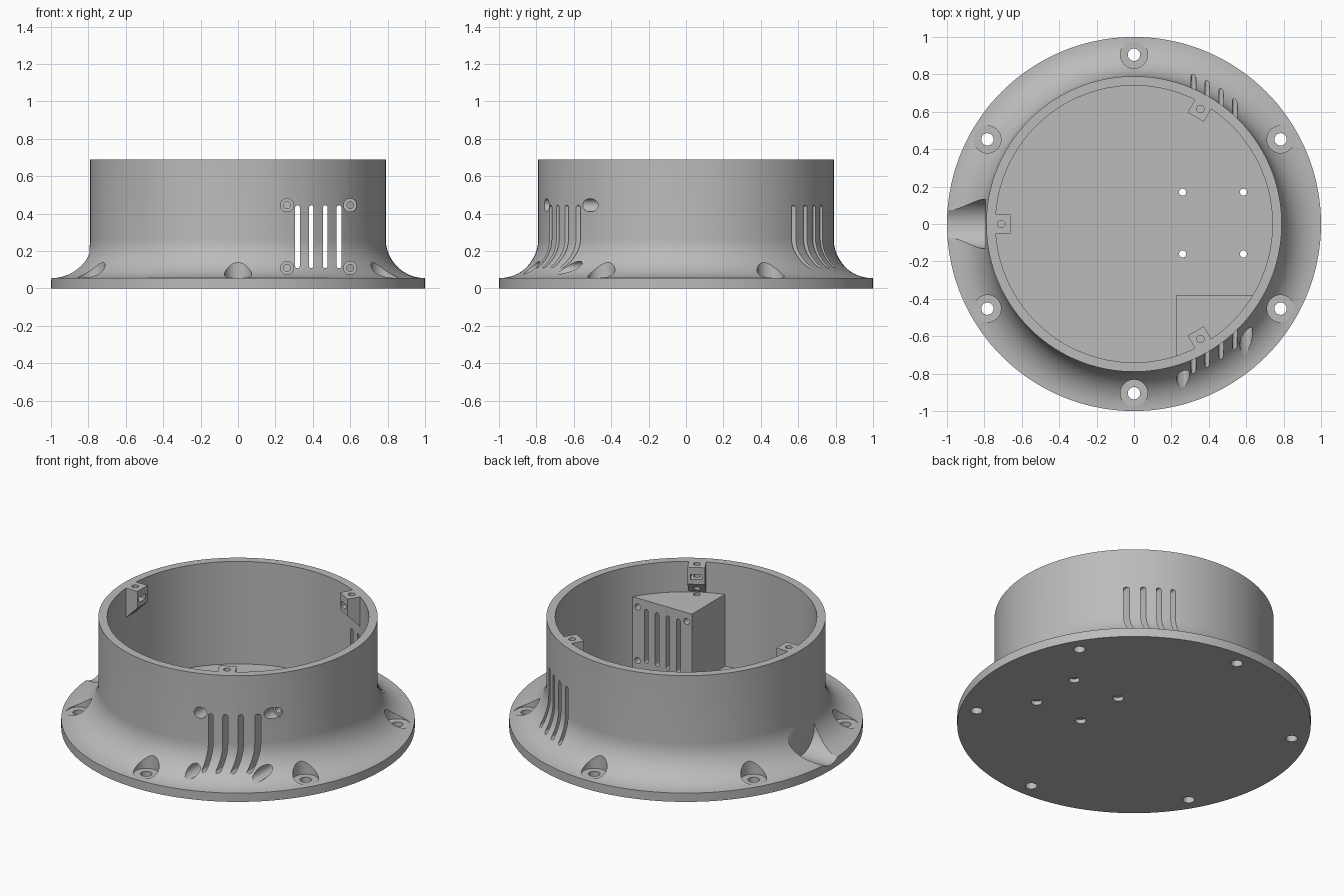
import bpy, bmesh, math
from mathutils import Matrix

cube = bpy.data.objects.get("Cube")
if cube:
    bpy.data.objects.remove(cube)

grey = bpy.data.materials.new("light_grey")
grey.use_nodes = True
grey.diffuse_color = (0.5, 0.5, 0.5, 1)
grey.node_tree.nodes["Principled BSDF"].inputs["Base Color"].default_value = (0.5, 0.5, 0.5, 1)


def finish(name, bm):
    bmesh.ops.recalc_face_normals(bm, faces=bm.faces)
    mesh = bpy.data.meshes.new(name)
    bm.to_mesh(mesh)
    bm.free()
    mesh.materials.append(grey)
    obj = bpy.data.objects.new(name, mesh)
    bpy.context.scene.collection.objects.link(obj)
    return obj


def lathe(name, profile, steps):
    bm = bmesh.new()
    verts = [bm.verts.new((r, 0, z)) for r, z in profile]
    edges = [bm.edges.new(pair) for pair in zip(verts, verts[1:])]
    bmesh.ops.spin(bm, geom=verts + edges, cent=(0, 0, 0), axis=(0, 0, 1),
                   angle=math.tau, steps=steps)
    bmesh.ops.remove_doubles(bm, verts=bm.verts, dist=0.0001)
    return finish(name, bm)


def prism(name, points, low, high, axis="z", turn=0):
    """Extrude a flat outline along an axis, then turn it about z (degrees)."""
    place = {"x": lambda a, b, t: (t, a, b),
             "y": lambda a, b, t: (a, t, b),
             "z": lambda a, b, t: (a, b, t)}[axis]
    bm = bmesh.new()
    ends = [[bm.verts.new(place(a, b, t)) for a, b in points] for t in (low, high)]
    for ring in ends:
        bm.faces.new(ring)
    for i in range(len(points)):
        j = (i + 1) % len(points)
        bm.faces.new((ends[0][i], ends[0][j], ends[1][j], ends[1][i]))
    bm.transform(Matrix.Rotation(math.radians(turn), 4, "Z"))
    return finish(name, bm)


def arc(cx, cy, r, start, end, steps):
    angles = [math.radians(start + (end - start) * i / steps) for i in range(steps + 1)]
    return [(cx + r * math.cos(a), cy + r * math.sin(a)) for a in angles]


def circle(cx, cy, r, steps=32):
    return arc(cx, cy, r, 0, 360, steps)[:-1]


def box(x0, x1, y0, y1):
    return [(x0, y0), (x1, y0), (x1, y1), (x0, y1)]


# Round housing with a flared flange
WALL, INNER, TOP, FLOOR, RIM = 0.79, 0.74, 0.69, 0.05, 0.055
flare = arc(1, RIM + 0.21, 0.21, 270, 180, 16)
housing = lathe("housing", [(0, 0), (1, 0)] + flare
                + [(WALL, TOP), (INNER, TOP), (INNER, FLOOR), (0, FLOOR)], 144)

added, cutters = [], []

# Solid mounting block behind the front vents
added.append(prism("vent_block", [(0.225, -0.38)] + arc(0, 0, 0.765, -72.9, -29.8, 12),
                   0.03, 0.5))

# Lid tabs with a screw hole and a nut slot
for turn in (60, 180, 300):
    added.append(prism("lid_tab", [(0.66, TOP), (0.765, TOP), (0.765, 0.5), (0.745, 0.5), (0.66, 0.585)],
                       -0.05, 0.05, "y", turn))
    cutters.append(prism("tab_hole", circle(0.71, 0, 0.02, 20), 0.4, 0.8, "z", turn))
    cutters.append(prism("nut_slot", box(0.64, 0.735, -0.032, 0.032), 0.615, 0.645, "z", turn))

# Flange screw holes with counterbores
for turn in range(30, 390, 60):
    cutters.append(prism("flange_counterbore", circle(0.905, 0, 0.073), RIM, 0.5, "z", turn))
    cutters.append(prism("flange_hole", circle(0.905, 0, 0.033), -0.1, 0.2, "z", turn))

# Floor screw holes, wider underneath
for x in (0.26, 0.585):
    for y in (0.17, -0.16):
        cutters.append(prism("floor_hole", circle(x, y, 0.019, 20), -0.1, 0.1))
        cutters.append(prism("floor_counterbore", circle(x, y, 0.031, 24), -0.1, 0.025))

# Vent slots straight through front, block and back
for x in (0.318, 0.392, 0.466, 0.54):
    r = 0.0125
    outline = arc(x, 0.445 - r, r, 0, 180, 8) + arc(x, 0.108 + r, r, 180, 360, 8)
    cutters.append(prism("vent_slot", outline, -1.1, 1.1, "y"))

# Screw pockets around the front vents
for x in (0.262, 0.6):
    for z in (0.11, 0.445):
        cutters.append(prism("pocket", circle(x, z, 0.035), -1.1, -0.46, "y"))
        cutters.append(prism("pocket_hole", circle(x, z, 0.019, 20), -1.1, -0.3, "y"))

# Cable groove with a pointed roof
groove = arc(0, 0.165, 0.132, -225, 45, 30) + [(0, 0.165 + 0.132 * math.sqrt(2))]
cutters.append(prism("cable_groove", groove, -1.1, -0.793, "x"))

# Combine everything into one shell
for helper in added + cutters:
    helper.hide_render = True
    mod = housing.modifiers.new(helper.name, "BOOLEAN")
    mod.operation = "UNION" if helper in added else "DIFFERENCE"
    mod.solver = "EXACT"
    mod.object = helper

graph = bpy.context.evaluated_depsgraph_get()
result = bpy.data.meshes.new_from_object(housing.evaluated_get(graph))
housing.modifiers.clear()
housing.data = result
for helper in added + cutters:
    bpy.data.objects.remove(helper)
result.materials.clear()
result.materials.append(grey)
for face in result.polygons:
    face.material_index = 0

for obj in bpy.context.selected_objects:
    obj.select_set(False)
housing.select_set(True)
bpy.context.view_layer.objects.active = housing
bpy.ops.object.shade_smooth_by_angle(angle=math.radians(25))
